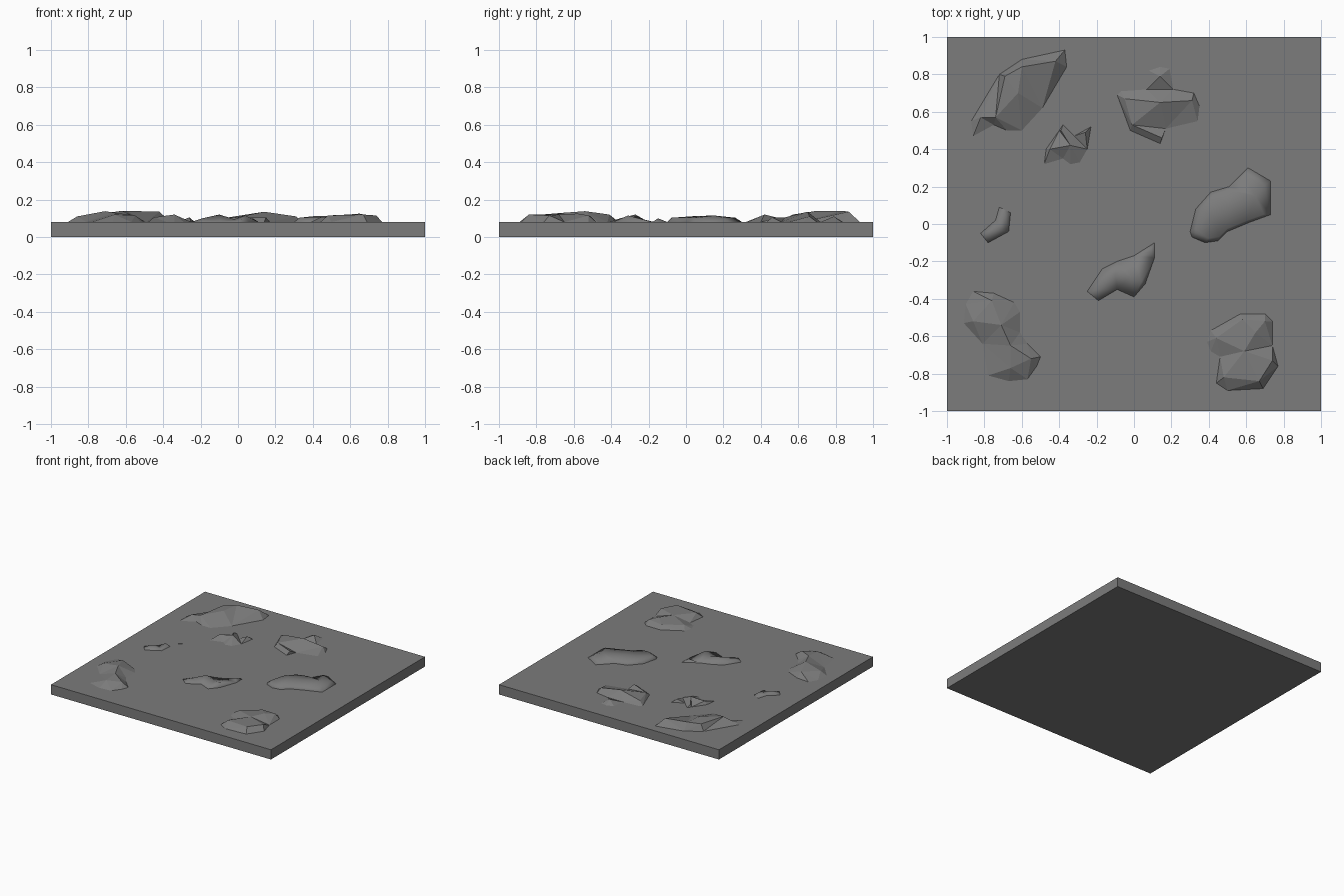
import bpy
import bmesh
from mathutils import Vector
from mathutils.geometry import delaunay_2d_cdt

if "Cube" in bpy.data.objects:
    bpy.data.objects.remove(bpy.data.objects["Cube"])

TOP = 0.08
grey = bpy.data.materials.new("dark_grey")
grey.diffuse_color = (0.2, 0.2, 0.2, 1)
grey.use_nodes = True
grey.node_tree.nodes["Principled BSDF"].inputs["Base Color"].default_value = grey.diffuse_color


def rock(name, outline, peaks, smooth=False, rim=None):
    """Faceted stone: ground outline and raised points, in hundredths of a unit."""
    n = len(outline)
    pts = [(x, y, TOP * 100) for x, y in outline] + list(peaks)
    if rim:  # shoulder ring for rounded stones
        cx = sum(p[0] for p in outline) / n
        cy = sum(p[1] for p in outline) / n
        for s, z in rim:
            pts += [(cx + (x - cx) * s, cy + (y - cy) * s, z) for x, y in outline]
    flat = [Vector((p[0] / 100, p[1] / 100)) for p in pts]
    co, _, faces, src, _, _ = delaunay_2d_cdt(flat, [], [list(range(n))], 1, 1e-5)
    bm = bmesh.new()
    vs = [bm.verts.new((c.x, c.y, pts[s[0]][2] / 100 if s else TOP))
          for c, s in zip(co, src)]
    for f in faces:
        bm.faces.new([vs[i] for i in f])
    # closed skirt sunk into the slab
    rim_edges = [e for e in bm.edges if e.is_boundary]
    ext = bmesh.ops.extrude_edge_only(bm, edges=rim_edges)["geom"]
    for v in ext:
        if isinstance(v, bmesh.types.BMVert):
            v.co.z = TOP - 0.02
    bmesh.ops.holes_fill(bm, edges=[e for e in bm.edges if e.is_boundary], sides=0)
    bmesh.ops.recalc_face_normals(bm, faces=bm.faces)
    for f in bm.faces:
        f.smooth = smooth
    me = bpy.data.meshes.new(name)
    bm.to_mesh(me)
    bm.free()
    me.materials.append(grey)
    ob = bpy.data.objects.new(name, me)
    bpy.context.collection.objects.link(ob)


# Base slab
bpy.ops.mesh.primitive_cube_add(size=2, location=(0, 0, TOP / 2))
slab = bpy.context.object
slab.name = "ground_slab"
slab.scale.z = TOP / 2
slab.data.materials.append(grey)

# Large faceted stones
rock("stone_back_left",
     [(-86, 47), (-87, 55), (-72, 80), (-60, 88), (-37, 93), (-36, 84),
      (-49, 62), (-60, 50), (-68, 50), (-75, 53)],
     [(-69, 79, 13), (-82, 57, 10.5), (-62, 70, 14), (-42, 87, 13.5),
      (-74, 57, 12), (-60, 84, 14)])
rock("stone_back_right",
     [(-9, 69), (-7, 71), (7, 72), (8, 82), (14, 84), (19, 83), (21, 72), (32, 70),
      (35, 63), (34, 55), (17, 51), (14, 43), (-2, 50)],
     [(14, 65, 13.5), (14, 79, 11), (31, 66, 11), (15, 46, 10.5), (-1, 53, 10.5),
      (-5, 67, 10.5)])
rock("stone_front_left",
     [(-91, -53), (-90, -43), (-86, -36), (-75, -37), (-64, -42), (-61, -47),
      (-61, -58), (-57, -64), (-50, -71), (-52, -76), (-57, -83), (-67, -84),
      (-78, -81), (-81, -64)],
     [(-71, -54, 13.8), (-76, -41, 12), (-86, -52, 11), (-66, -65, 13),
      (-66, -77, 12), (-55, -72, 11.5)])
rock("stone_front_right",
     [(39, -63), (41, -57), (57, -48), (70, -48), (74, -52), (74, -65), (77, -76),
      (69, -88), (50, -89), (44, -85), (46, -71), (41, -68)],
     [(65, -58, 12.5), (59, -68, 12), (58, -51, 11), (70, -52, 11.5),
      (74, -73, 11.5), (67, -84, 12), (48, -82, 11.5), (44, -61, 10.5)])

# Small stones
rock("stone_small_faceted",
     [(-48, 32), (-47, 40), (-40, 50), (-38, 53), (-32, 47), (-23, 52), (-25, 40),
      (-29, 33), (-34, 32), (-38, 35)],
     [(-34, 42, 12), (-45, 40, 10.5), (-39, 50, 10), (-26, 49, 10.5)])
rock("stone_centre",
     [(-25, -36), (-17, -24), (-9, -20), (0, -17), (11, -10), (11, -18), (6, -32),
      (0, -39), (-9, -35), (-19, -41), (-25, -40)],
     [(-10, -27, 12), (-2, -28, 9.5), (4, -31, 11.5), (8, -15, 10), (-19, -35, 10)],
     smooth=True)

# Rounded stones
rock("stone_right_round",
     [(30, -4), (33, 8), (41, 17), (51, 20), (61, 30), (73, 23), (73, 5), (62, 1),
      (50, -4), (45, -9), (38, -10), (31, -7)],
     [(41, 5, 11.2), (52, 9, 11.3), (65, 15, 11.5)], smooth=True, rim=[(0.85, 10.3)])
rock("stone_left_round",
     [(-82, -5), (-74, 2), (-72, 9), (-63, 19), (-61, 15), (-66, 6), (-67, -4),
      (-78, -10), (-82, -7)],
     [(-75, -3, 10.3), (-69, 5, 10.3)], smooth=True)
